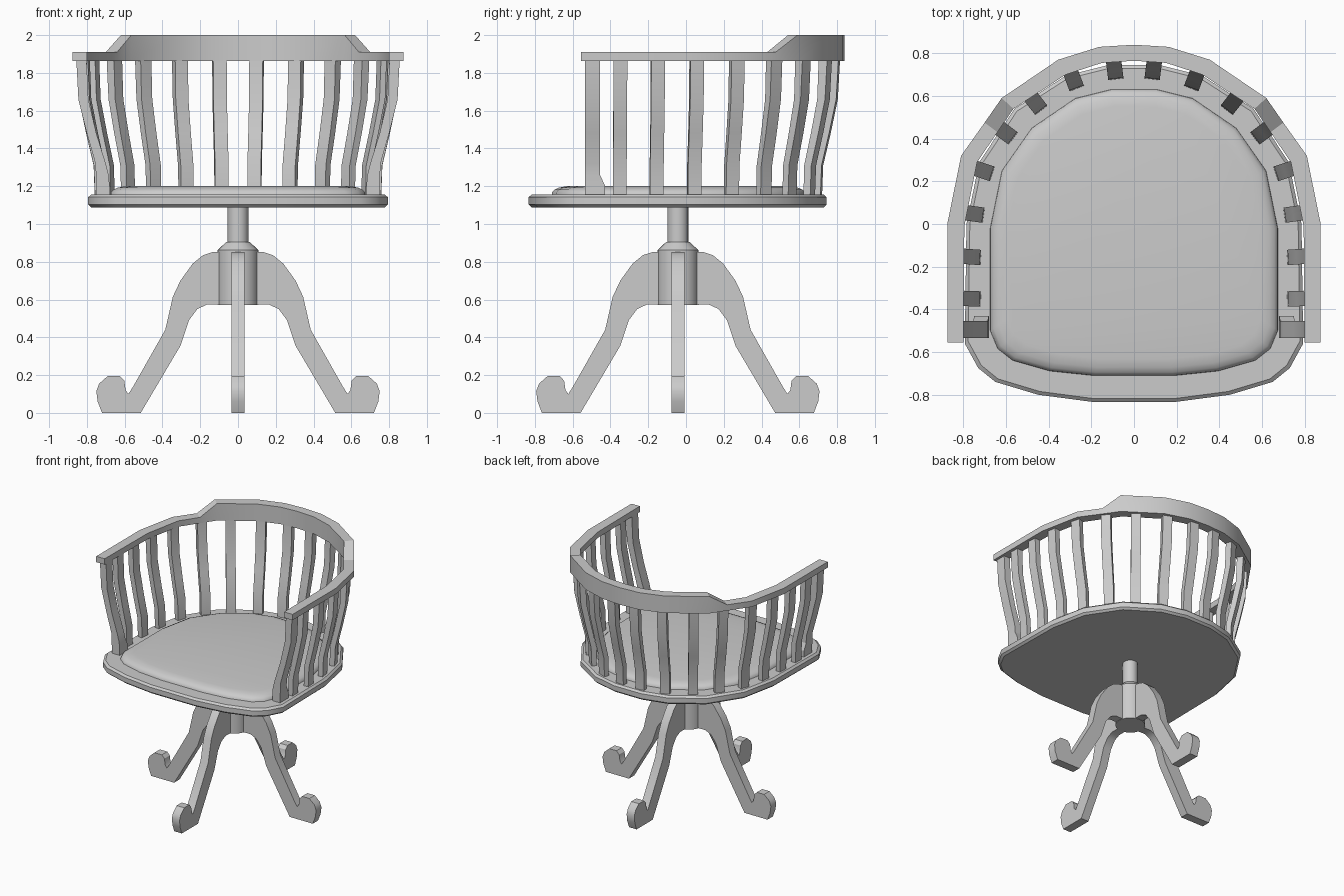
import bpy, bmesh, math

AXIS_Y = -0.043  # swivel column centre


def finish(name, bm, angle=30):
    bmesh.ops.recalc_face_normals(bm, faces=bm.faces[:])
    me = bpy.data.meshes.new(name)
    bm.to_mesh(me)
    bm.free()
    ob = bpy.data.objects.new(name, me)
    bpy.context.collection.objects.link(ob)
    if angle:
        bpy.ops.object.select_all(action='DESELECT')
        ob.select_set(True)
        bpy.context.view_layer.objects.active = ob
        bpy.ops.object.shade_smooth_by_angle(angle=math.radians(angle))
    return ob


def loft(name, rings, angle=30):
    """Skin a list of closed rings and cap both ends."""
    bm = bmesh.new()
    vr = [[bm.verts.new(p) for p in r] for r in rings]
    n = len(vr[0])
    for a, b in zip(vr, vr[1:]):
        for i in range(n):
            j = (i + 1) % n
            bm.faces.new((a[i], a[j], b[j], b[i]))
    bm.faces.new(vr[0])
    bm.faces.new(vr[-1])
    return finish(name, bm, angle)


def mirrored(half):
    return half + [(-p[0], *p[1:]) for p in reversed(half) if p[0] > 0]


def scaled(outline, s, z):
    return [(x * s, -0.04 + (y + 0.04) * s, z) for x, y in outline]


# seat board with chamfered rim
seat = mirrored([(0.12, 0.745), (0.32, 0.695), (0.56, 0.54), (0.725, 0.29),
                 (0.785, 0.0), (0.793, -0.56), (0.73, -0.675), (0.65, -0.74),
                 (0.45, -0.80), (0.2, -0.833)])
loft("seat", [scaled(seat, s, z) for s, z in
              [(0.98, 1.088), (1, 1.103), (1, 1.142), (0.98, 1.156)]])

# padded cushion with rounded edge
pad = mirrored([(0.105, 0.632), (0.275, 0.59), (0.48, 0.45), (0.62, 0.25),
                (0.675, -0.02), (0.675, -0.5), (0.64, -0.585), (0.57, -0.64),
                (0.395, -0.69), (0.185, -0.712)])
loft("cushion", [scaled(pad, s, z) for s, z in
                 [(1, 1.15), (0.995, 1.168), (0.975, 1.182),
                  (0.94, 1.193), (0.88, 1.2)]], 50)

# arm and back rail: outer x, y, inner x, y, top height
RB, RT, RH = 1.863, 1.91, 2.0
stations = [(0, 0.84, 0, 0.765, RH), (0.163, 0.83, 0.15, 0.755, RH),
            (0.355, 0.77, 0.32, 0.70, RH), (0.62, 0.59, 0.565, 0.54, RH),
            (0.70, 0.475, 0.64, 0.43, RT), (0.81, 0.32, 0.735, 0.29, RT),
            (0.875, 0.0, 0.795, -0.01, RT), (0.875, -0.555, 0.80, -0.555, RT)]
path = [(-a, b, -c, d, t) for a, b, c, d, t in reversed(stations[1:])] + stations
loft("arm_rail", [[(c, d, RB), (c, d, t), (a, b, t), (a, b, RB)]
                  for a, b, c, d, t in path])

# bent slats: centre x, y and outward direction in degrees
slats = [(0.09, 0.72, 83), (0.283, 0.674, 69), (0.46, 0.566, 52),
         (0.60, 0.426, 37), (0.704, 0.248, 18), (0.746, 0.047, 8),
         (0.76, -0.154, 4), (0.76, -0.35, 2)]
# levels: height, inner offset, outer offset, half widths along each side
bend = [(1.15, -0.042, -0.004, 0.036, 0.036), (1.31, -0.038, 0.002, 0.036, 0.036),
        (1.48, 0.000, 0.042, 0.036, 0.036), (1.66, 0.036, 0.08, 0.036, 0.036),
        (1.87, 0.044, 0.092, 0.036, 0.036)]
post = [(1.15, -0.08, -0.01, 0.04, 0.065), (1.205, -0.08, -0.01, 0.04, 0.065),
        (1.26, -0.075, -0.008, 0.04, 0.04), (1.32, -0.06, -0.005, 0.04, 0.04),
        (1.48, -0.01, 0.04, 0.04, 0.04), (1.66, 0.032, 0.085, 0.04, 0.04),
        (1.87, 0.042, 0.096, 0.04, 0.04)]


def slat(name, x, y, deg, levels, side):
    nx, ny = math.cos(math.radians(deg)), math.sin(math.radians(deg))
    rings = []
    for z, i, o, w0, w1 in levels:
        rings.append([(side * (x + nx * r - ny * t), y + ny * r + nx * t, z)
                      for r, t in ((i, -w0), (o, -w0), (o, w1), (i, w1))])
    loft(name, rings, 15)


for side, tag in ((1, "right"), (-1, "left")):
    for k, (x, y, deg) in enumerate(slats):
        slat(f"slat_{tag}_{k + 1}", x, y, deg, bend, side)
    slat(f"front_post_{tag}", 0.76, -0.495, 0, post, side)

# swivel column
loft("column", [[(r * math.cos(a), AXIS_Y + r * math.sin(a), z)
                 for a in (math.tau * k / 24 for k in range(24))]
                for r, z in [(0.108, 0.57), (0.108, 0.862), (0.062, 0.905),
                             (0.055, 0.906), (0.055, 1.09)]])

# four cabriole legs, extruded side profile
profile = [(0.05, 0.572), (0.165, 0.573), (0.215, 0.55), (0.26, 0.49),
           (0.305, 0.355), (0.515, 0.003), (0.72, 0.003), (0.743, 0.06),
           (0.75, 0.115), (0.735, 0.155), (0.69, 0.195), (0.625, 0.195),
           (0.602, 0.17), (0.595, 0.12), (0.58, 0.1), (0.555, 0.14),
           (0.385, 0.44), (0.345, 0.615), (0.305, 0.70), (0.24, 0.79),
           (0.185, 0.835), (0.13, 0.853), (0.05, 0.853)]
profile = [(r, 0 if z == 0.003 else z) for r, z in profile]
for k, tag in enumerate(("right", "back", "left", "front")):
    c, s = math.cos(k * math.pi / 2), math.sin(k * math.pi / 2)
    loft(f"leg_{tag}", [[(r * c - t * s, AXIS_Y + r * s + t * c, z)
                         for r, z in profile] for t in (-0.034, 0.034)])
